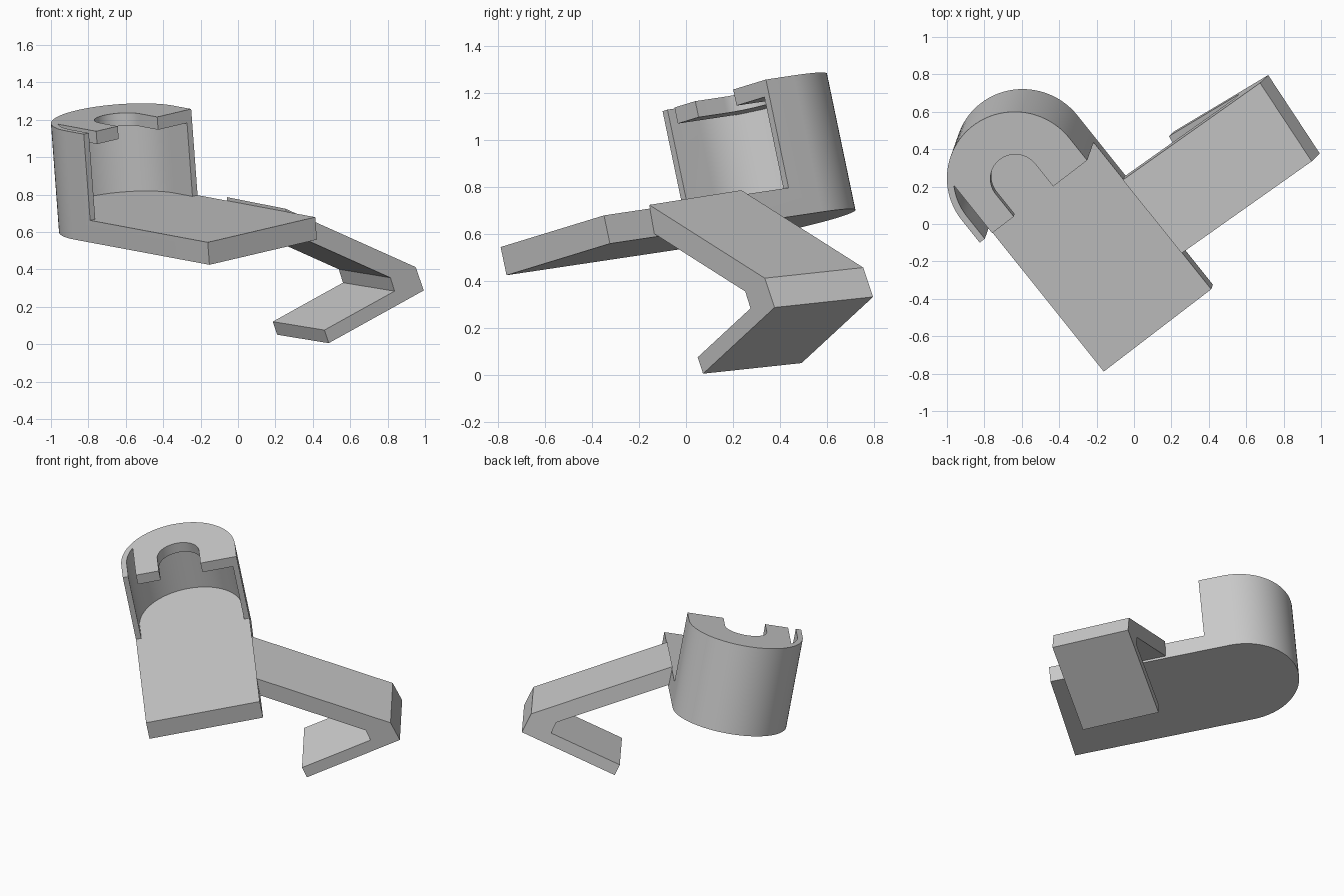
import bpy, bmesh, math
from mathutils import Vector, Matrix

old = bpy.data.objects.get("Cube")
if old:
    bpy.data.objects.remove(old)

# One plain grey for everything
grey = bpy.data.materials.new("light_grey")
grey.use_nodes = True
grey.diffuse_color = (0.6, 0.6, 0.6, 1)
grey.node_tree.nodes["Principled BSDF"].inputs["Base Color"].default_value = (0.6, 0.6, 0.6, 1)


def frame(x_axis, y_axis, origin):
    """Right-handed frame from two nearly square axes and an origin."""
    x = Vector(x_axis).normalized()
    z = x.cross(Vector(y_axis)).normalized()
    y = z.cross(x)
    m = Matrix((x, y, z)).transposed().to_4x4()
    m.translation = origin
    return m


def prism(name, outline, z0, z1, place):
    """Extrude a flat outline from z0 to z1 and put it in a frame."""
    bm = bmesh.new()
    low = bm.faces.new([bm.verts.new((x, y, z0)) for x, y in outline])
    out = bmesh.ops.extrude_face_region(bm, geom=[low])
    verts = [g for g in out["geom"] if isinstance(g, bmesh.types.BMVert)]
    bmesh.ops.translate(bm, verts=verts, vec=(0, 0, z1 - z0))
    bmesh.ops.recalc_face_normals(bm, faces=bm.faces)
    mesh = bpy.data.meshes.new(name)
    bm.to_mesh(mesh)
    bm.free()
    mesh.materials.append(grey)
    obj = bpy.data.objects.new(name, mesh)
    bpy.context.collection.objects.link(obj)
    obj.matrix_world = place
    return obj


def boolean(target, tool, operation="DIFFERENCE"):
    tool.hide_render = True
    mod = target.modifiers.new("cut", "BOOLEAN")
    mod.operation, mod.solver, mod.object = operation, "EXACT", tool
    bpy.context.view_layer.objects.active = target
    bpy.ops.object.modifier_apply(modifier=mod.name)
    bpy.data.objects.remove(tool)


def arch(r, front, steps=48):
    """Half circle at the back, straight sides running to the front."""
    arc = [(r * math.cos(math.pi * i / steps), r * math.sin(math.pi * i / steps))
           for i in range(steps + 1)]
    return [(r, front)] + arc + [(-r, front)]


def rect(x0, x1, y0, y1):
    return [(x0, y0), (x1, y0), (x1, y1), (x0, y1)]


# Tilted plate and socket, measured from the centre of the round end
R, WALL, FLOOR, TOP, LIP = 0.368, 0.035, 0.123, 0.595, 0.07
FRONT, MOUTH = -1.167, -0.154
tilt = frame((0.781, 0.598, 0.183), (-0.629, 0.769, 0.114), (-0.59, 0.361, 0.627))

body = prism("plate_and_socket", arch(R, FRONT), 0, TOP, tilt)
# open space above the plate
boolean(body, prism("clearance", rect(-1, 1, -2, MOUTH), FLOOR, 1, tilt))
# hollow inside, below the top lip
boolean(body, prism("hollow", arch(R - WALL, -0.5), FLOOR, TOP - LIP, tilt))
# keyhole slot through the lip
boolean(body, prism("slot", arch(0.135, -0.5), 0.3, 1, tilt))
# slit between the lip and the wall on one side
slit = prism("slit", arch(R - WALL, -0.5), 0.4, 1, tilt)
boolean(slit, prism("slit_limit", rect(-1, -0.283, -1, 1), 0.3, 1.2, tilt), "INTERSECT")
boolean(body, slit)

# Folded arm: a bent strip profile swept across its width
bend = frame((0.767, 0.542, -0.344), (0.335, 0.12, 0.935), (0.95, 0.335, 0.412))
profile = [(-0.886, 0), (0, 0), (0.099, -0.097), (-0.359, -0.567),
           (-0.413, -0.512), (-0.075, -0.165), (-0.129, -0.108), (-0.823, -0.108)]
arm = prism("folded_arm", profile, 0, -0.504, bend)

# Slide the root of the arm along its length until it meets the plate side
to_plate = tilt.inverted() @ bend
step = to_plate.to_3x3() @ Vector((1, 0, 0))
for v in arm.data.vertices:
    if v.co.x < -0.6:
        v.co.x += (R - (to_plate @ v.co).x) / step.x

for obj in (body, arm):
    bpy.ops.object.select_all(action="DESELECT")
    obj.select_set(True)
    bpy.context.view_layer.objects.active = obj
    bpy.ops.object.shade_smooth_by_angle(angle=math.radians(30))
